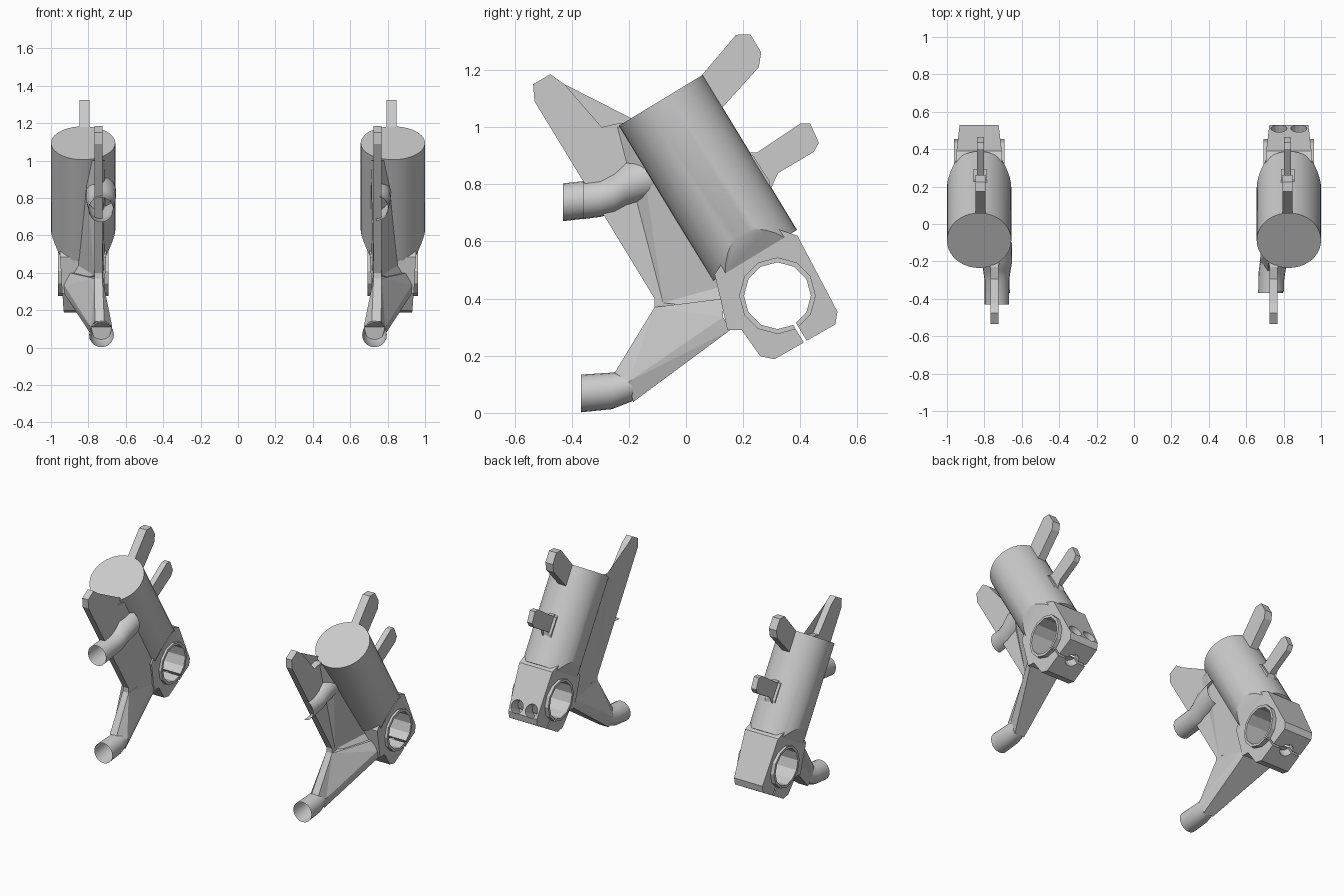
import bpy, bmesh, math
from mathutils import Vector, Matrix

if "Cube" in bpy.data.objects:
    bpy.data.objects.remove(bpy.data.objects["Cube"])

CX, R = 0.828, 0.172                       # leg centre and barrel radius
TOP = Vector((CX, -0.088, 1.094))          # centre of barrel top
D = Vector((0, 0.519, -0.855)).normalized()  # direction down the leg
L = 0.635                                  # barrel length


def finish(bm, name, side):
    """Turn a bmesh built on the +x leg into an object, mirrored if side is -1."""
    for v in bm.verts:
        v.co.x *= side
    bmesh.ops.recalc_face_normals(bm, faces=bm.faces)
    me = bpy.data.meshes.new(name)
    bm.to_mesh(me)
    bm.free()
    ob = bpy.data.objects.new(name, me)
    bpy.context.collection.objects.link(ob)
    return ob


def smooth(ob, deg=30):
    bpy.ops.object.select_all(action='DESELECT')
    ob.select_set(True)
    bpy.context.view_layer.objects.active = ob
    bpy.ops.object.shade_smooth_by_angle(angle=math.radians(deg))


def slab(name, side, pts):
    """Prism from (y, z, xmin, xmax) outline points."""
    bm = bmesh.new()
    a = [bm.verts.new((p[2], p[0], p[1])) for p in pts]
    b = [bm.verts.new((p[3], p[0], p[1])) for p in pts]
    caps = [bm.faces.new(a), bm.faces.new(b[::-1])]
    n = len(pts)
    for i in range(n):
        j = (i + 1) % n
        bm.faces.new((a[i], b[i], b[j], a[j]))
    bmesh.ops.triangulate(bm, faces=caps)
    return finish(bm, name, side)


def plate(name, side, x0, x1, pts):
    return slab(name, side, [(y, z, x0, x1) for y, z in pts])


def rod_bm(p0, p1, r, n):
    bm = bmesh.new()
    p0, p1 = Vector(p0), Vector(p1)
    q = (p1 - p0).to_track_quat('Z', 'Y')
    bmesh.ops.create_cone(bm, cap_ends=True, segments=n, radius1=r, radius2=r,
                          depth=(p1 - p0).length,
                          matrix=Matrix.Translation((p0 + p1) / 2) @ q.to_matrix().to_4x4())
    return bm


def shell(name, side, cx, path, a0=0, a1=360, n=20):
    """Open tube (or part of one) through (y, z, radius) rings."""
    bm = bmesh.new()
    full = a1 - a0 == 360
    m = n if full else n // 2 + 1
    rings = []
    for y, z, r in path:
        angs = [math.radians(a0 + (a1 - a0) * i / (m if full else m - 1)) for i in range(m)]
        rings.append([bm.verts.new((cx + r * math.cos(t), y, z + r * math.sin(t))) for t in angs])
    for p, q in zip(rings, rings[1:]):
        for i in range(m if full else m - 1):
            j = (i + 1) % m
            bm.faces.new((p[i], p[j], q[j], q[i]))
    ob = finish(bm, name, side)
    smooth(ob, 40)
    return ob


def cut(ob, cutters):
    for c in cutters:
        m = ob.modifiers.new("cut", 'BOOLEAN')
        m.operation, m.solver, m.object = 'DIFFERENCE', 'EXACT', c
    dg = bpy.context.evaluated_depsgraph_get()
    me = bpy.data.meshes.new_from_object(ob.evaluated_get(dg))
    ob.modifiers.clear()
    ob.data = me


def build_leg(side, tag):
    # barrel with two sloped shoulders at its lower end
    bm = rod_bm(TOP, TOP + D * L, R, 40)
    for k in (-1, 1):
        no = (Vector((k, 0, 0)) * 0.09 + D * 0.05).normalized()
        g = bmesh.ops.bisect_plane(bm, geom=bm.verts[:] + bm.edges[:] + bm.faces[:],
                                   plane_co=TOP + D * L + Vector((k * 0.122, 0, 0)),
                                   plane_no=no, clear_outer=True)
        edges = [e for e in g['geom_cut'] if isinstance(e, bmesh.types.BMEdge)]
        bmesh.ops.contextual_create(bm, geom=edges)
    smooth(finish(bm, tag + "_barrel", side))

    # axle clamp, narrowing downwards
    pts = []
    for y, z in [(0.30, 0.65), (0.39, 0.62), (0.53, 0.355), (0.523, 0.31), (0.31, 0.188),
                 (0.26, 0.198), (0.195, 0.29), (0.145, 0.29), (0.125, 0.38), (0.10, 0.485),
                 (0.15, 0.56)]:
        s = (Vector((CX, y, z)) - TOP).dot(D)
        hw = 0.124 - 0.019 * (s - 0.6) / 0.34
        pts.append((y, z, CX - hw, CX + hw))
    clamp = slab(tag + "_axle_clamp", side, pts)
    ax = (0.32, 0.41)
    ring = finish(rod_bm((CX - 0.135, *ax), (CX + 0.135, *ax), 0.134, 12),
                  tag + "_axle_ring", side)

    # cutters: axle bore, pinch slit, bolt holes
    c = Vector((CX, *ax))
    p = Vector((0, -D.z, D.y))
    q = []
    for t, w in ((0.06, -0.006), (0.06, 0.006), (0.25, 0.006), (0.25, -0.006)):
        v = c + D * t + p * w
        q.append((v.y, v.z))
    bore = finish(rod_bm((CX - 0.3, *ax), (CX + 0.3, *ax), 0.117, 12), "bore", side)
    slit = plate("slit", side, CX - 0.3, CX + 0.3, q)
    hole = finish(rod_bm(c + D * 0.07, c + D * 0.3, 0.042, 16), "hole", side)
    cutters = [bore, slit, hole]
    if side > 0:
        for x in (CX - 0.053, CX + 0.053):
            f = Vector((x, 0.51, 0.39))
            n = Vector((0, 0.885, 0.465))
            cutters.append(finish(rod_bm(f - n * 0.1, f + n * 0.1, 0.043, 16), "bolt", side))
    cut(clamp, cutters)
    cut(ring, cutters[:2])
    for o in cutters:
        bpy.data.objects.remove(o)

    # thin front bracket plate with pointed upper ear
    plate(tag + "_bracket_plate", side, 0.725, 0.768,
          [(-0.535, 1.15), (-0.475, 1.185), (-0.425, 1.15), (-0.295, 1.0), (-0.23, 1.015),
           (-0.13, 1.0), (0.17, 0.5), (0.13, 0.36), (-0.11, 0.36), (-0.11, 0.40),
           (-0.53, 1.09)])
    # flared web joining plate to barrel
    slab(tag + "_web", side,
         [(-0.24, 1.0, 0.725, 0.768), (-0.17, 1.0, 0.71, 0.82), (0.15, 0.45, 0.715, 0.87),
          (0.13, 0.36, 0.72, 0.90), (-0.08, 0.385, 0.725, 0.768), (-0.07, 0.68, 0.725, 0.768)])
    # lower arm: web and thick rib
    slab(tag + "_arm_web", side,
         [(-0.25, 0.14, 0.715, 0.765), (-0.11, 0.37, 0.725, 0.768), (0.13, 0.40, 0.72, 0.90),
          (0.13, 0.335, 0.72, 0.93), (-0.2, 0.11, 0.672, 0.787)])
    slab(tag + "_arm_rib", side,
         [(-0.2, 0.11, 0.672, 0.787), (0.13, 0.335, 0.72, 0.93), (0.155, 0.29, 0.72, 0.93),
          (-0.185, 0.038, 0.695, 0.765)])
    # open socket at the arm's foot
    shell(tag + "_foot_socket", side, 0.73,
          [(-0.368, 0.068, 0.066), (-0.26, 0.077, 0.064), (-0.19, 0.095, 0.055),
           (-0.12, 0.145, 0.04)])
    # upper socket: whole on the left leg, half sleeve on the right
    tail = [(-0.30, 0.752, 0.066), (-0.25, 0.77, 0.073), (-0.21, 0.80, 0.08), (-0.10, 0.835, 0.082)]
    if side < 0:
        shell(tag + "_upper_socket", side, 0.733, [(-0.43, 0.737, 0.066)] + tail)
    else:
        shell(tag + "_upper_sleeve", side, 0.737, [(-0.36, 0.744, 0.066)] + tail, -90, 90)

    # rear tabs
    plate(tag + "_upper_tab", side, 0.793, 0.847,
          [(0.0, 1.11), (0.05, 1.175), (0.175, 1.323), (0.225, 1.325), (0.263, 1.262),
           (0.255, 1.21), (0.12, 1.06), (0.08, 1.02)])
    plate(tag + "_lower_tab", side, 0.803, 0.84,
          [(0.15, 0.88), (0.205, 0.912), (0.25, 0.912), (0.40, 1.012), (0.435, 1.012),
           (0.465, 0.945), (0.447, 0.913), (0.293, 0.822), (0.293, 0.775), (0.24, 0.76)])
    # small foot under the lower tab
    plate(tag + "_tab_foot", side, 0.785, 0.858,
          [(0.16, 0.88), (0.205, 0.912), (0.235, 0.90), (0.293, 0.81), (0.293, 0.775),
           (0.24, 0.76)])


build_leg(1, "right")
build_leg(-1, "left")
